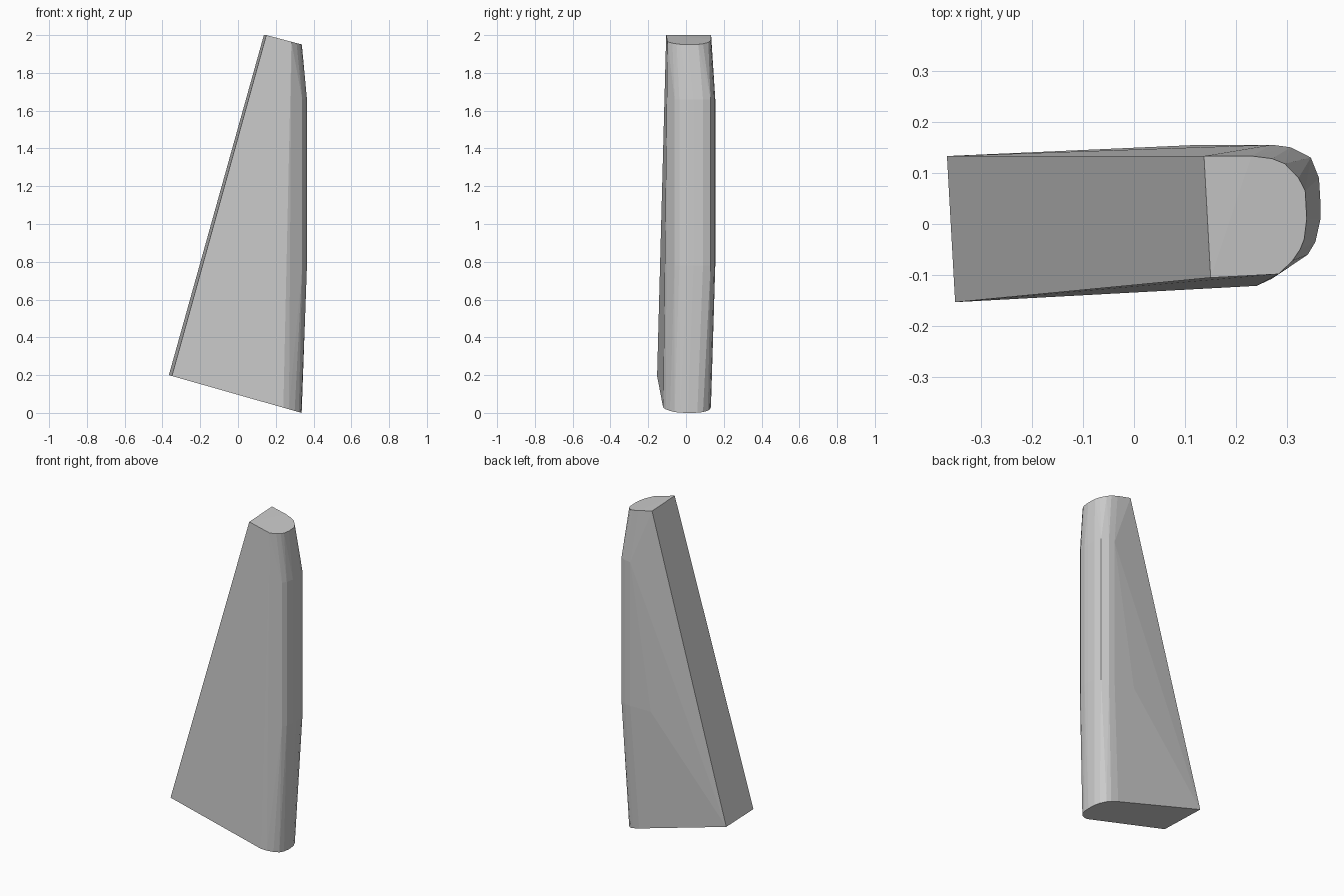
import bpy, bmesh

if "Cube" in bpy.data.objects:
    bpy.data.objects.remove(bpy.data.objects["Cube"])

bm = bmesh.new()


def ring(points, height):
    """Add one cross-section; height gives z from x."""
    for x, y in points:
        bm.verts.new((x, y, height(x)))


# Slanted top cap, rounded at the +x end
ring([(0.137, 0.133), (0.23, 0.133), (0.27, 0.128), (0.295, 0.118), (0.322, 0.09),
      (0.335, 0.065), (0.338, 0.01), (0.333, -0.03), (0.325, -0.05), (0.31, -0.072),
      (0.283, -0.098), (0.15, -0.105)],
     lambda x: 2.0 - 0.265 * max(0, x - 0.15))

# Slanted base, rounded at the +x end
ring([(-0.366, 0.133), (0.225, 0.132), (0.27, 0.126), (0.295, 0.116), (0.322, 0.09),
      (0.334, 0.06), (0.337, 0.01), (0.333, -0.03), (0.322, -0.06), (0.30, -0.085),
      (0.27, -0.107), (0.24, -0.121), (-0.35, -0.153)],
     lambda x: 0.2 * (0.337 - x) / 0.703)

# Bulging rounded edge between its lower and upper limits
bulge = [(0.27, 0.155), (0.307, 0.15), (0.346, 0.13), (0.362, 0.09),
         (0.365, 0.04), (0.365, 0.01), (0.355, -0.035), (0.34, -0.06)]
ring(bulge, lambda x: 1.66)
ring([(0.13, 0.155)] + bulge, lambda x: 0.78)

# Wrap the sections in one faceted skin
hull = bmesh.ops.convex_hull(bm, input=bm.verts)
unused = {e for k in ("geom_interior", "geom_unused") for e in hull[k]
          if isinstance(e, bmesh.types.BMVert)}
bmesh.ops.delete(bm, geom=list(unused), context='VERTS')
bmesh.ops.dissolve_limit(bm, angle_limit=0.01, verts=bm.verts, edges=bm.edges)
bmesh.ops.recalc_face_normals(bm, faces=bm.faces)

# Rest on the ground
low = min(v.co.z for v in bm.verts)
bmesh.ops.translate(bm, verts=bm.verts, vec=(0, 0, -low))

mesh = bpy.data.meshes.new("tapered_blade")
bm.to_mesh(mesh)
bm.free()
bpy.context.collection.objects.link(bpy.data.objects.new("tapered_blade", mesh))
